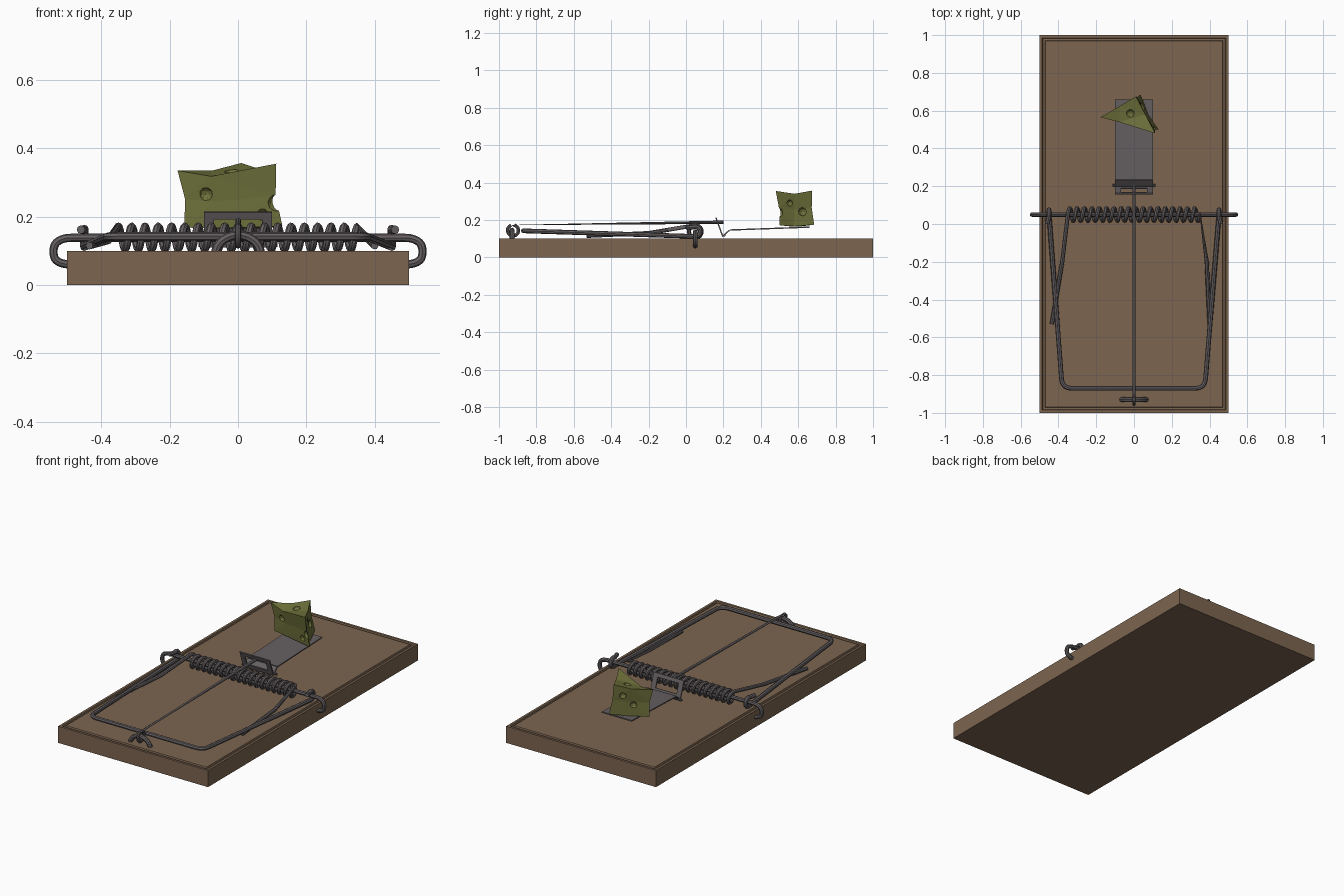
import bpy, bmesh, math
from mathutils import Vector

cube = bpy.data.objects.get("Cube")
if cube:
    bpy.data.objects.remove(cube, do_unlink=True)


def material(name, rgb):
    m = bpy.data.materials.new(name)
    m.use_nodes = True
    m.diffuse_color = (*rgb, 1)
    m.node_tree.nodes["Principled BSDF"].inputs["Base Color"].default_value = (*rgb, 1)
    return m


WOOD = material("brown wood", (0.2, 0.13, 0.08))
STEEL = material("grey steel", (0.13, 0.115, 0.12))
CHEESE = material("olive cheese", (0.16, 0.17, 0.045))


def add_object(name, data, mat):
    ob = bpy.data.objects.new(name, data)
    bpy.context.collection.objects.link(ob)
    data.materials.append(mat)
    return ob


def add_mesh(name, bm, mat):
    bmesh.ops.recalc_face_normals(bm, faces=bm.faces)
    me = bpy.data.meshes.new(name)
    bm.to_mesh(me)
    bm.free()
    return add_object(name, me, mat)


def select_only(ob):
    bpy.ops.object.select_all(action="DESELECT")
    ob.select_set(True)
    bpy.context.view_layer.objects.active = ob


def rounded(points, r):
    """Replace each inner corner of a path with a short arc."""
    pts = [Vector(p) for p in points]
    out = [pts[0]]
    for a, b, c in zip(pts, pts[1:], pts[2:]):
        p = b + (a - b).normalized() * min(r, (a - b).length / 2)
        q = b + (c - b).normalized() * min(r, (c - b).length / 2)
        for i in range(5):
            t = i / 4
            out.append(p * (1 - t) ** 2 + b * 2 * t * (1 - t) + q * t * t)
    return out + [pts[-1]]


def wire(name, points, radius):
    cu = bpy.data.curves.new(name, "CURVE")
    cu.dimensions = "3D"
    cu.bevel_depth = radius
    cu.bevel_resolution = 2
    cu.use_fill_caps = True
    sp = cu.splines.new("POLY")
    sp.points.add(len(points) - 1)
    for p, co in zip(sp.points, points):
        p.co = (*co, 1)
    ob = add_object(name, cu, STEEL)
    select_only(ob)
    bpy.ops.object.convert(target="MESH")
    bpy.ops.object.shade_smooth_by_angle()
    return ob


def arc_yz(x, y, z, r, start, end, n=16):
    """Circle arc in the side plane, angles in degrees from +y towards +z."""
    angles = [math.radians(start + (end - start) * i / n) for i in range(n + 1)]
    return [(x, y + r * math.cos(a), z + r * math.sin(a)) for a in angles]


# Wooden base with a groove running round its top
bm = bmesh.new()
bmesh.ops.create_cube(bm, size=1)
for v in bm.verts:
    v.co = (v.co.x, v.co.y * 2, (v.co.z + 0.5) * 0.1)
top = max(bm.faces, key=lambda f: f.calc_center_median().z)
for width, depth in ((0.02, 0), (0.004, -0.008), (0.016, 0), (0.004, 0.008)):
    bmesh.ops.inset_region(bm, faces=[top], thickness=width, depth=depth)
add_mesh("base_board", bm, WOOD)

# Axle rod, hooked into both sides of the base
AY, AZ = 0.05, 0.138
half = [(0.51, AY, AZ), (0.54, AY, 0.12), (0.54, AY, 0.075), (0.51, AY, 0.06), (0.47, AY, 0.06)]
path = [(-x, y, z) for x, y, z in reversed(half)] + half
wire("axle_rod", rounded(path, 0.02), 0.012)

# Coil spring with two long tails
turns, steps, reach = 18, 14, 0.35
coil = []
for i in range(turns * steps + 1):
    a = math.tau * i / steps
    x = -reach + 2 * reach * i / (turns * steps)
    coil.append((x, AY + 0.034 * math.sin(a), AZ + 0.034 * math.cos(a)))
coil = [(-0.435, -0.53, 0.115), (-0.38, -0.2, 0.13)] + coil
coil += [(0.385, -0.2, 0.13), (0.4, -0.53, 0.115)]
wire("coil_spring", coil, 0.011)

# Snap bar, with its ends curled round the axle
right_end = arc_yz(0.45, AY, AZ, 0.026, -90, 120)
left_end = [(-x, y, z) for x, y, z in reversed(right_end)]
corners = [left_end[-1], (-0.38, -0.87, 0.142), (0.375, -0.87, 0.142), right_end[0]]
tip = [(0.46, 0, 0.162)]
mirror_tip = [(-0.46, 0, 0.162)]
wire("snap_bar", mirror_tip + left_end[:-1] + rounded(corners, 0.05) + right_end[1:] + tip, 0.0125)

# Hold rod with an eye at the front, linked to a staple
eye = arc_yz(0, -0.925, 0.144, 0.029, -250, 90, 20)
wire("hold_rod", eye + [(0, 0.2, 0.188)], 0.009)
arch = [(0.066 * math.cos(math.pi * i / 14), -0.93, 0.09 + 0.056 * math.sin(math.pi * i / 14))
        for i in range(15)]
wire("front_staple", arch, 0.013)


# Bait pedal and catch, bent from sheet metal
def sheet(name, corners, thickness=0.007):
    bm = bmesh.new()
    bottom = bm.faces.new([bm.verts.new(c) for c in corners])
    normal = bottom.normal if bottom.normal.length else None
    bottom.normal_update()
    normal = bottom.normal * thickness
    moved = bmesh.ops.extrude_face_region(bm, geom=[bottom])["geom"]
    for v in moved:
        if isinstance(v, bmesh.types.BMVert):
            v.co += normal
    return add_mesh(name, bm, STEEL)


def strip(name, x0, x1, a, b):
    (ya, za), (yb, zb) = a, b
    return sheet(name, [(x0, ya, za), (x1, ya, za), (x1, yb, zb), (x0, yb, zb)])


strip("bait_pedal", -0.1, 0.1, (0.235, 0.143), (0.66, 0.158))
strip("pedal_bend", -0.1, 0.1, (0.2, 0.112), (0.235, 0.143))
foot, head = Vector((0.2, 0.112)), Vector((0.163, 0.215))
low, high = foot.lerp(head, 0.25), foot.lerp(head, 0.8)
strip("catch_bottom", -0.1, 0.1, foot, low)
strip("catch_top", -0.1, 0.1, high, head)
for side, x in (("left", 0.07), ("right", -0.1)):
    strip("catch_post_" + side, x, x + 0.03, low, high)
wire("pedal_pin", [(-0.115, 0.205, 0.118), (0.115, 0.205, 0.118)], 0.007)

# Cheese wedge: a warped prism with pinched walls
lower = [(-0.157, 0.57, 0.168), (-0.07, 0.555, 0.166), (0.13, 0.5, 0.172),
         (0.075, 0.58, 0.166), (0.035, 0.685, 0.175), (-0.055, 0.62, 0.166)]
upper = [(-0.177, 0.565, 0.335), (-0.08, 0.54, 0.318), (0.112, 0.48, 0.355),
         (0.06, 0.58, 0.34), (0.01, 0.675, 0.357), (-0.075, 0.625, 0.335)]
bm = bmesh.new()
rings = []
for t, pinch in ((0, 1), (0.5, 0.92), (1, 1)):
    ring = [Vector(a).lerp(Vector(b), t) for a, b in zip(lower, upper)]
    mid = sum(ring, Vector()) / len(ring)
    rings.append([bm.verts.new(mid + (p - mid) * pinch) for p in ring])
for r0, r1 in zip(rings, rings[1:]):
    for i in range(6):
        j = (i + 1) % 6
        bm.faces.new((r0[i], r0[j], r1[j], r1[i]))
bm.faces.new(rings[0][::-1])
bm.faces.new(rings[-1])
bmesh.ops.triangulate(bm, faces=bm.faces)
cheese = add_mesh("cheese_wedge", bm, CHEESE)

# Round holes cut into the cheese
bm = bmesh.new()
holes = [(-0.095, 0.545, 0.265, 0.021), (0.11, 0.495, 0.24, 0.025), (0.07, 0.505, 0.205, 0.02),
         (0.075, 0.555, 0.29, 0.018), (0.05, 0.625, 0.245, 0.024), (-0.02, 0.585, 0.338, 0.022),
         (-0.08, 0.615, 0.235, 0.02), (-0.03, 0.645, 0.29, 0.019)]
for x, y, z, r in holes:
    new = bmesh.ops.create_icosphere(bm, subdivisions=2, radius=r)["verts"]
    bmesh.ops.translate(bm, verts=new, vec=(x, y, z))
cutter = add_mesh("hole_cutter", bm, CHEESE)
mod = cheese.modifiers.new("holes", "BOOLEAN")
mod.operation = "DIFFERENCE"
mod.solver = "EXACT"
mod.use_self = True
mod.object = cutter
select_only(cheese)
bpy.ops.object.modifier_apply(modifier=mod.name)
bpy.data.objects.remove(cutter, do_unlink=True)
